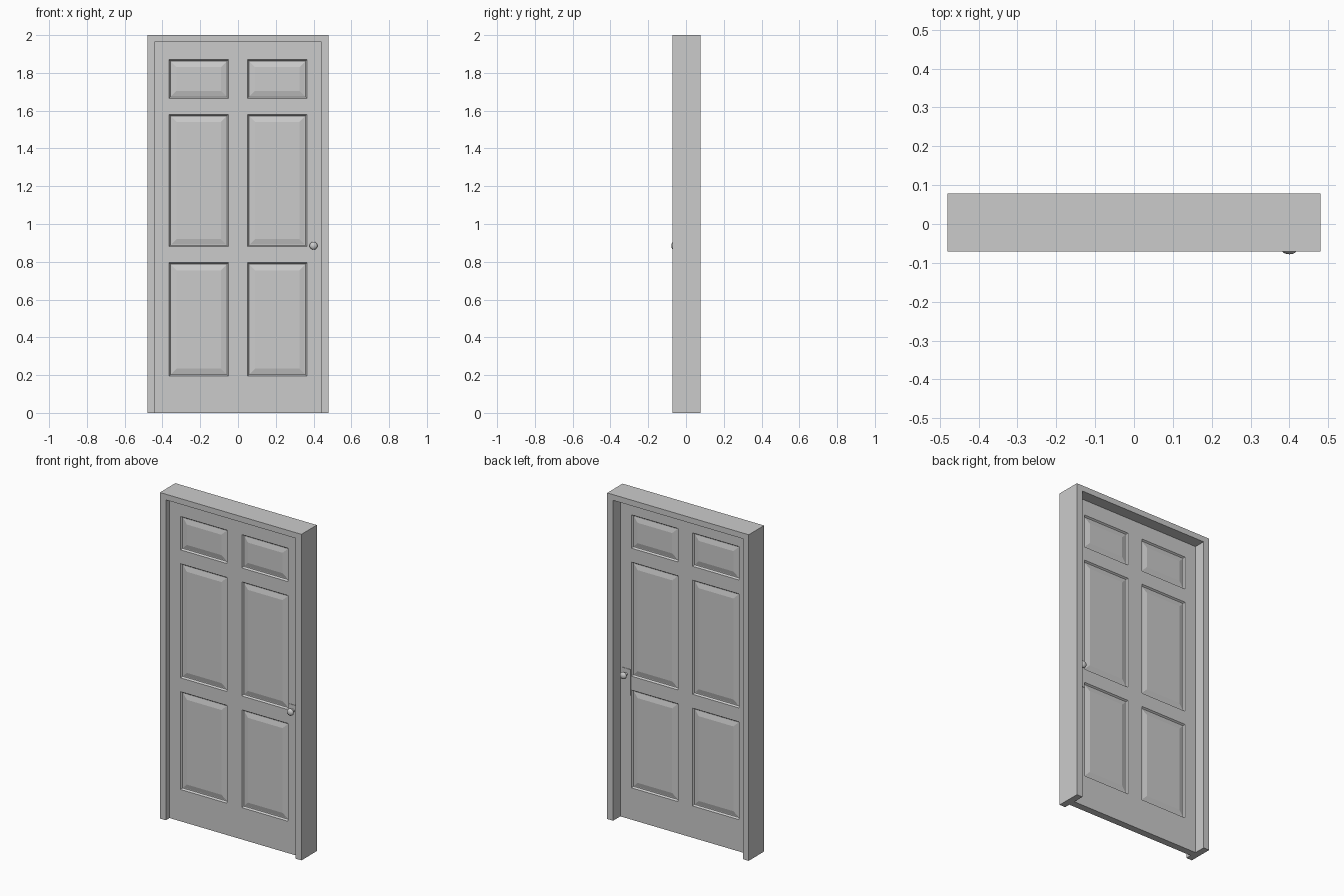
import bpy, bmesh, math
from mathutils import Vector, Matrix

if "Cube" in bpy.data.objects:
    bpy.data.objects.remove(bpy.data.objects["Cube"])

W, H, T = 0.48, 2.0, 0.04               # frame half width, height, jamb width
IN_W, IN_H = W - T, 1.965               # door opening
FRAME_Y = (-0.071, 0.078)
DOOR_Y = (-0.035, 0.008)
PANEL_X = [(-0.365, -0.05), (0.05, 0.365)]
PANEL_Z = [(0.195, 0.795), (0.88, 1.58), (1.665, 1.87)]
KNOB = (0.40, 0.885)                    # x, z


def finish(name, bm):
    bmesh.ops.recalc_face_normals(bm, faces=bm.faces)
    mesh = bpy.data.meshes.new(name)
    bm.to_mesh(mesh)
    bm.free()
    obj = bpy.data.objects.new(name, mesh)
    bpy.context.collection.objects.link(obj)
    return obj


def add_box(bm, x, y, z):
    size = [b - a for a, b in (x, y, z)]
    mid = [(a + b) / 2 for a, b in (x, y, z)]
    bmesh.ops.create_cube(bm, size=1,
                          matrix=Matrix.Translation(mid) @ Matrix.Diagonal((*size, 1)))


# Door frame: an upside-down U extruded through the wall depth
bm = bmesh.new()
outline = [(-W, 0), (-W, H), (W, H), (W, 0),
           (IN_W, 0), (IN_W, IN_H), (-IN_W, IN_H), (-IN_W, 0)]
face = bm.faces.new([bm.verts.new((x, FRAME_Y[0], z)) for x, z in outline])
ext = bmesh.ops.extrude_face_region(bm, geom=[face], use_keep_orig=True)
bmesh.ops.translate(bm, vec=(0, FRAME_Y[1] - FRAME_Y[0], 0),
                    verts=[v for v in ext["geom"] if isinstance(v, bmesh.types.BMVert)])
finish("door_frame", bm)

# Door leaf: slab cut along the panel borders
bm = bmesh.new()
add_box(bm, (-IN_W, IN_W), DOOR_Y, (0, IN_H))
cuts = [((c, 0, 0), (1, 0, 0)) for pair in PANEL_X for c in pair]
cuts += [((0, 0, c), (0, 0, 1)) for pair in PANEL_Z for c in pair]
for co, no in cuts:
    bmesh.ops.bisect_plane(bm, geom=bm.verts[:] + bm.edges[:] + bm.faces[:],
                           plane_co=co, plane_no=no)
bm.normal_update()


def in_panel(f):
    c = f.calc_center_median()
    return (abs(f.normal.y) > 0.9 and any(a < c.x < b for a, b in PANEL_X)
            and any(a < c.z < b for a, b in PANEL_Z))


# Raised panels on both sides: sloped edge, groove floor, bevelled field
panels = [f for f in bm.faces if in_panel(f)]
for thickness, depth in [(0.007, -0.010), (0.005, 0.0), (0.028, 0.007)]:
    bmesh.ops.inset_individual(bm, faces=panels, thickness=thickness,
                               depth=depth, use_even_offset=True)
finish("door_leaf", bm)

# Lock plate and knob on each side
KNOB_PROFILE = [(0.011, 0.0), (0.009, 0.006), (0.009, 0.016)]
KNOB_PROFILE += [(0.021 * math.cos(a), 0.029 + 0.014 * math.sin(a))
                 for a in [math.radians(d) for d in range(-60, 90, 15)]]
KNOB_PROFILE += [(0.0, 0.043)]

for side, y, out in (("front", DOOR_Y[0], -1), ("back", DOOR_Y[1], 1)):
    bm = bmesh.new()
    add_box(bm, (0.368, 0.431), sorted((y - out * 0.002, y + out * 0.003)), (0.76, 0.92))
    finish(side + "_lock_plate", bm)

    bm = bmesh.new()
    verts = [bm.verts.new((KNOB[0] + r, y + out * d, KNOB[1])) for r, d in KNOB_PROFILE]
    edges = [bm.edges.new(p) for p in zip(verts, verts[1:])]
    bmesh.ops.spin(bm, geom=verts + edges, cent=(KNOB[0], y, KNOB[1]),
                   axis=(0, 1, 0), angle=math.tau, steps=24)
    bmesh.ops.remove_doubles(bm, verts=bm.verts, dist=0.0001)
    knob = finish(side + "_knob", bm)
    bpy.ops.object.select_all(action='DESELECT')
    knob.select_set(True)
    bpy.context.view_layer.objects.active = knob
    bpy.ops.object.shade_smooth_by_angle(angle=math.radians(40))
